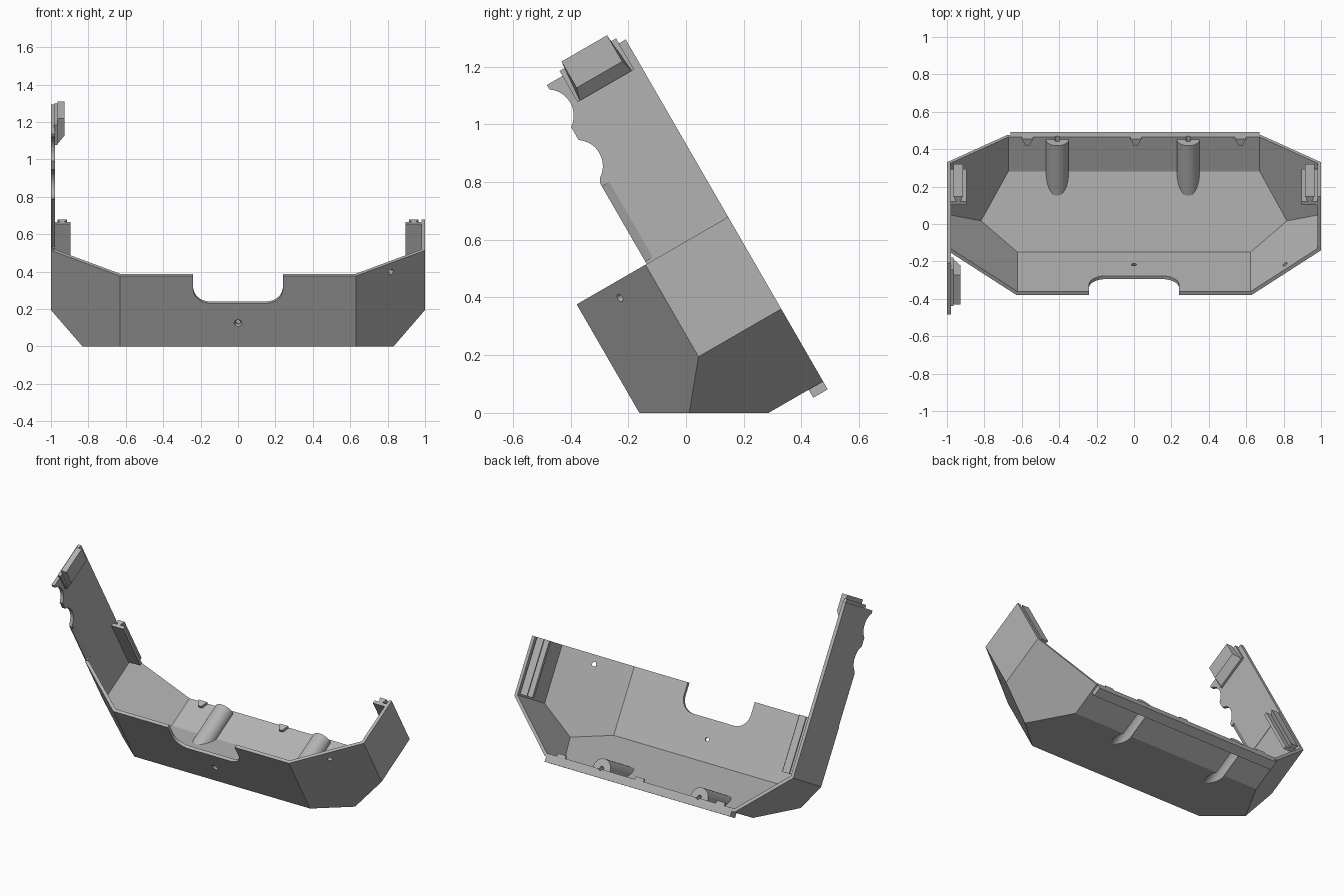
import bpy, bmesh, math
from mathutils import Matrix, Vector

if "Cube" in bpy.data.objects:
    bpy.data.objects.remove(bpy.data.objects["Cube"])

# Parts are modelled upright (x, depth, height) and tilted back 30 degrees at the end
TILT = Matrix.Rotation(math.radians(30), 4, 'X')
WALL = 0.02
FRONT, BACK, BOTTOM, TOP = -0.14, 0.466, -0.143, 0.515

grey = bpy.data.materials.new("plain_grey")
grey.diffuse_color = (0.45, 0.45, 0.45, 1)
grey.use_nodes = True
grey.node_tree.nodes["Principled BSDF"].inputs["Base Color"].default_value = grey.diffuse_color


def finish(bm, name):
    bmesh.ops.recalc_face_normals(bm, faces=bm.faces[:])
    me = bpy.data.meshes.new(name)
    bm.to_mesh(me)
    bm.free()
    me.materials.append(grey)
    ob = bpy.data.objects.new(name, me)
    bpy.context.collection.objects.link(ob)
    return ob


def loft(name, ring_a, ring_b):
    """Solid between two matching rings of 3D points."""
    bm = bmesh.new()
    a = [bm.verts.new(p) for p in ring_a]
    b = [bm.verts.new(p) for p in ring_b]
    bm.faces.new(a)
    bm.faces.new(b)
    for i in range(len(a)):
        j = (i + 1) % len(a)
        bm.faces.new((a[i], a[j], b[j], b[i]))
    return finish(bm, name)


def prism(name, pts, axis, lo, hi):
    """Extrude a 2D outline along x (0), depth (1) or height (2)."""
    def ring(v):
        return [tuple(list(p[:axis]) + [v] + list(p[axis:])) for p in pts]
    return loft(name, ring(lo), ring(hi))


def arc(cx, cy, r, start, end, n):
    return [(cx + r * math.cos(math.radians(start + (end - start) * i / n)),
             cy + r * math.sin(math.radians(start + (end - start) * i / n)))
            for i in range(n + 1)]


def circle(cx, cy, r, n=32):
    return arc(cx, cy, r, 0, 360, n)[:-1]


def rod(name, center, direction, r1, r2, depth):
    bm = bmesh.new()
    rot = Vector(direction).to_track_quat('Z', 'Y').to_matrix().to_4x4()
    bmesh.ops.create_cone(bm, cap_ends=True, segments=24, radius1=r1, radius2=r2,
                          depth=depth, matrix=Matrix.Translation(center) @ rot)
    return finish(bm, name)


def hull(name, planes):
    """Convex solid kept inside a list of (normal, distance) planes."""
    bm = bmesh.new()
    bmesh.ops.create_cube(bm, size=4)
    for n, d in planes:
        cut = bmesh.ops.bisect_plane(bm, geom=bm.verts[:] + bm.edges[:] + bm.faces[:],
                                     plane_co=n * d, plane_no=n, clear_outer=True)
        edges = [e for e in cut['geom_cut'] if isinstance(e, bmesh.types.BMEdge)]
        if edges:
            bmesh.ops.contextual_create(bm, geom=edges)
    return finish(bm, name)


def subtract(ob, cutters):
    for c in cutters:
        m = ob.modifiers.new("cut", 'BOOLEAN')
        m.operation, m.solver, m.object = 'DIFFERENCE', 'EXACT', c
    dg = bpy.context.evaluated_depsgraph_get()
    me = bpy.data.meshes.new_from_object(ob.evaluated_get(dg))
    ob.modifiers.clear()
    ob.data = me
    for c in cutters:
        bpy.data.objects.remove(c)


def shell_planes(t, depth_limit, height_limit):
    out = [(Vector((0, -1, 0)), -FRONT - t), (Vector((0, 0, -1)), -BOTTOM - t),
           (Vector((0, -0.5, -math.cos(math.radians(30)))), -t),   # flat base
           (Vector((0, 1, 0)), depth_limit), (Vector((0, 0, 1)), height_limit)]
    for s in (-1, 1):
        cheek = Vector((s * 0.275, -0.37, 0)).normalized()
        lower = Vector((s * 0.29, 0, -0.32)).normalized()
        out += [(Vector((s, 0, 0)), 1 - t),
                (cheek, cheek.dot(Vector((s * 0.63, FRONT, 0))) - t),
                (lower, lower.dot(Vector((s, 0, 0.147))) - t)]
    return out


# Faceted shell, open at the back and top, with screw bosses left in the cavity
shell = hull("shell", shell_planes(0, BACK, TOP))
cavity = hull("cavity", shell_planes(WALL, 1.2, 1.2))
bosses = (-0.41, 0.29)
AXIS = -0.118
subtract(cavity, [prism("boss", circle(x, AXIS, 0.06), 1, 0.05, 0.45) for x in bosses])
subtract(shell, [cavity])

# Screw channels under the bosses, front notch and small holes
cuts = [prism("channel", circle(x, AXIS, 0.038), 1, -0.02, 0.40) for x in bosses]
cuts += [prism("screw_hole", circle(x, AXIS, 0.014, 16), 1, 0.37, 0.6) for x in bosses]
notch = ([(0.24, 0.7), (-0.24, 0.7)] + arc(-0.15, 0.437, 0.09, 180, 270, 10)
         + arc(0.15, 0.437, 0.09, 270, 360, 10))
cuts.append(prism("notch", notch, 1, -0.3, -0.05))
cuts.append(rod("front_hole", (0, -0.13, 0.225), (0, 1, 0), 0.013, 0.013, 0.1))
cuts.append(rod("countersink", (0, -0.141, 0.225), (0, 1, 0), 0.030, 0.013, 0.02))
cuts.append(rod("side_hole", (0.82, 0.0, 0.459), (0.275, -0.37, 0), 0.014, 0.014, 0.1))
subtract(shell, cuts)

# Long arm rising from the left wall, with two finger scallops
r, cy = 0.0903, 0.10
outline = [(BACK, TOP), (BACK, 1.225), (0.15, 1.225)]
outline += arc(cy, 1.132, r, 56, -56, 14)
outline += arc(cy, 0.93, r, 56, -56, 14)
outline += [(0.14, 0.84), (0.14, TOP)]
arm = prism("side_arm", outline, 0, -1, -0.978)
# Chamfered lower front edge of the arm
subtract(arm, [prism("chamfer", [(-0.97, 0.10), (-0.994, 0.10), (-0.994, 0.14), (-0.97, 0.185)],
                     2, 0.525, 0.825)])

# Snap clip at the tip of the arm
prism("clip_base", [(0.213, 1.12), (0.439, 1.12), (0.439, 1.245), (0.213, 1.245)],
      0, -0.985, -0.965)
loft("clip_tongue",
     [(-0.966, 0.222, 1.12), (-0.966, 0.43, 1.12), (-0.966, 0.417, 1.27), (-0.966, 0.235, 1.27)],
     [(-0.928, 0.235, 1.165), (-0.928, 0.417, 1.165), (-0.928, 0.417, 1.27), (-0.928, 0.235, 1.27)])

# Dovetail rails along the inside of both side walls
rail = [(0.985, 0.416), (0.895, 0.416), (0.895, 0.436), (0.93, 0.436),
        (0.915, 0.466), (0.965, 0.466), (0.95, 0.436), (0.985, 0.436)]
for s, side in ((-1, "left"), (1, "right")):
    prism(side + "_rail", [(s * x, y) for x, y in rail], 2, 0.165, 0.515)

# Outer lip along the lower back rim
prism("rear_lip", [(0.408, -0.175), (BACK, -0.175), (BACK, -0.135), (0.408, -0.135)],
      0, -0.66, 0.67)

# Small wedge catches on the lower back rim
for i, x in enumerate((-0.57, 0.01, 0.57)):
    prism("catch_%d" % (i + 1),
          [(x - 0.03, 0.465), (x + 0.03, 0.465), (x + 0.012, 0.425), (x - 0.012, 0.425)],
          2, -0.14, -0.105)

# Tilt everything and smooth the round parts
for ob in bpy.context.collection.objects:
    ob.data.transform(TILT)
    ob.select_set(True)
bpy.context.view_layer.objects.active = shell
bpy.ops.object.shade_smooth_by_angle(angle=math.radians(25))
